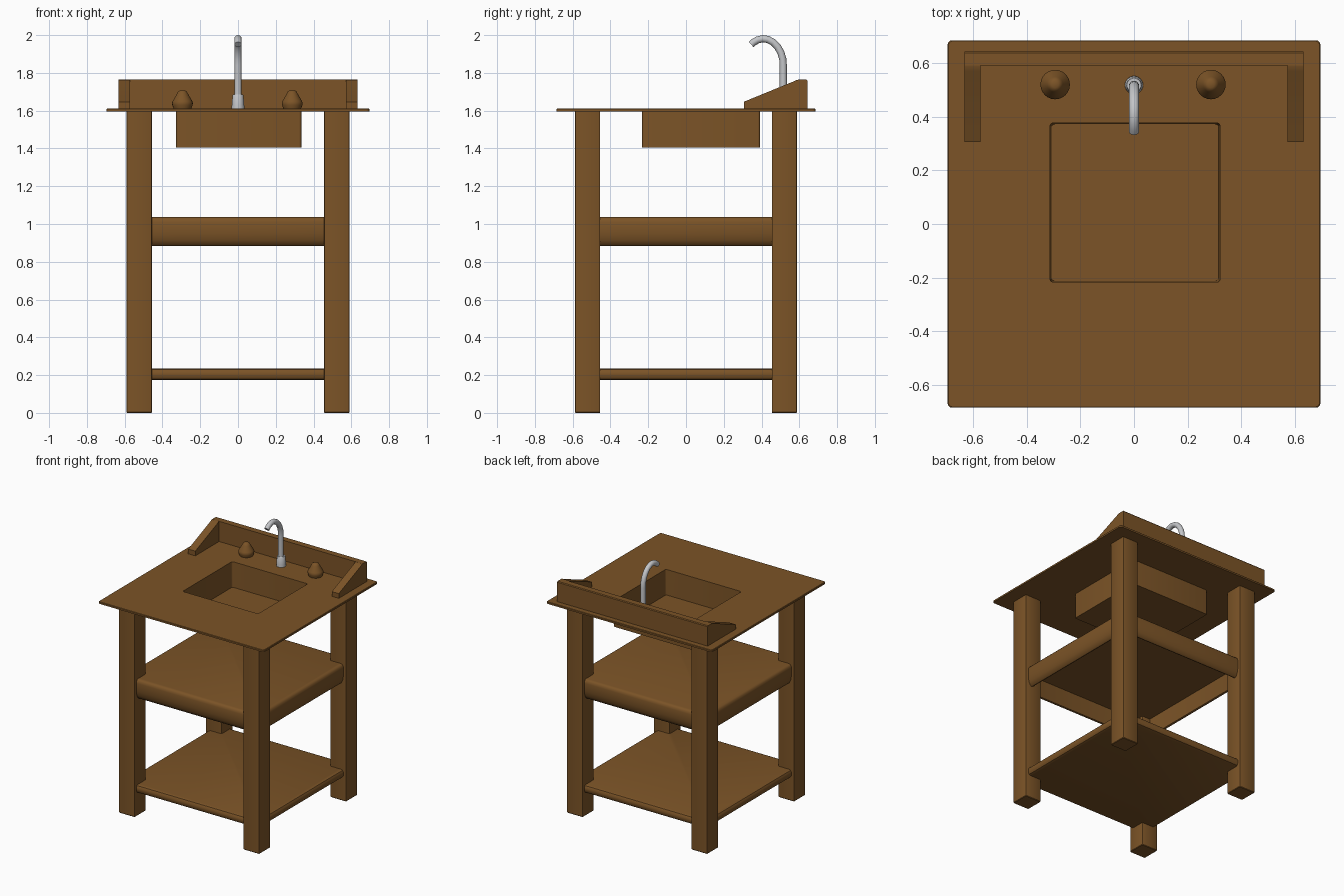
import bpy, bmesh, math
from mathutils import Vector

if "Cube" in bpy.data.objects:
    bpy.data.objects.remove(bpy.data.objects["Cube"])


def material(name, rgb):
    m = bpy.data.materials.new(name)
    m.diffuse_color = (*rgb, 1)
    m.use_nodes = True
    m.node_tree.nodes["Principled BSDF"].inputs["Base Color"].default_value = m.diffuse_color
    return m


WOOD = material("brown_wood", (0.2, 0.088, 0.02))
STEEL = material("grey_steel", (0.55, 0.56, 0.58))


def finish(name, bm, mat, angle=35):
    bmesh.ops.recalc_face_normals(bm, faces=bm.faces)
    me = bpy.data.meshes.new(name)
    bm.to_mesh(me)
    bm.free()
    ob = bpy.data.objects.new(name, me)
    bpy.context.collection.objects.link(ob)
    me.materials.append(mat)
    bpy.ops.object.select_all(action='DESELECT')
    ob.select_set(True)
    bpy.context.view_layer.objects.active = ob
    bpy.ops.object.shade_smooth_by_angle(angle=math.radians(angle))
    return ob


def loft(name, loops, mat, angle=35):
    """Skin equal-length point loops and cap both ends."""
    bm = bmesh.new()
    rings = [[bm.verts.new(p) for p in lp] for lp in loops]
    n = len(rings[0])
    for a, b in zip(rings, rings[1:]):
        for i in range(n):
            j = (i + 1) % n
            bm.faces.new((a[i], a[j], b[j], b[i]))
    bm.faces.new(rings[0])
    bm.faces.new(rings[-1])
    return finish(name, bm, mat, angle)


def rrect(cx, cy, hx, hy, r, z, seg=4):
    """Rounded rectangle in plan."""
    pts = []
    for k, (sx, sy) in enumerate(((1, 1), (-1, 1), (-1, -1), (1, -1))):
        for i in range(seg + 1):
            a = (k + i / seg) * math.pi / 2
            pts.append((cx + sx * (hx - r) + r * math.cos(a),
                        cy + sy * (hy - r) + r * math.sin(a), z))
    return pts


def circle(cx, cy, r, z, n=24):
    return [(cx + r * math.cos(2 * math.pi * i / n),
             cy + r * math.sin(2 * math.pi * i / n), z) for i in range(n)]


# Counter top with its hollow basin, one continuous skin
cx, cy = 0.004, 0.08
loft("counter_and_basin", [
    rrect(cx, cy, 0.312, 0.292, 0.012, 1.42),
    rrect(cx, cy, 0.317, 0.297, 0.012, 1.611),
    rrect(0, 0, 0.692, 0.682, 0.016, 1.611),
    rrect(0, 0, 0.695, 0.685, 0.016, 1.608),
    rrect(0, 0, 0.695, 0.685, 0.016, 1.596),
    rrect(cx, cy, 0.331, 0.312, 0.012, 1.596),
    rrect(cx, cy, 0.331, 0.312, 0.012, 1.405),
], WOOD)

# Four square legs
for sx, side in ((-1, "left"), (1, "right")):
    for sy, end in ((-1, "front"), (1, "back")):
        x, y = sx * 0.523, sy * 0.521
        loft(f"{end}_{side}_leg", [
            rrect(x, y, 0.064, 0.064, 0.005, 0, 2),
            rrect(x, y, 0.067, 0.067, 0.007, 0.004, 2),
            rrect(x, y, 0.067, 0.067, 0.007, 1.598, 2)], WOOD)

# Middle shelf: rounded rim, hollow underneath
S = 0.568


def shelf_loops(profile):
    return [rrect(0, 0, S - d, S - d, 0.02, z) for d, z in profile]


loft("middle_shelf", shelf_loops([
    (0.045, 1.02), (0.04, 0.888), (0.03, 0.884), (0.018, 0.892), (0.007, 0.915),
    (0, 0.95), (0, 1.01), (0.004, 1.025), (0.011, 1.033), (0.022, 1.037)]), WOOD)

# Lower shelf: solid board with rounded edge
loft("lower_shelf", shelf_loops([
    (0.02, 0.175), (0.008, 0.18), (0.001, 0.192), (0, 0.205),
    (0.001, 0.218), (0.008, 0.23), (0.02, 0.235)]), WOOD)

# Backsplash: back board and two sloped wings
loft("backsplash", [[(x, 0.592, 1.608), (x, 0.643, 1.608), (x, 0.643, 1.758),
                     (x, 0.638, 1.764), (x, 0.592, 1.764)] for x in (-0.632, 0.632)], WOOD)
for s, side in ((-1, "left"), (1, "right")):
    loft(f"{side}_splash_wing", [
        [(s * x, 0.306, 1.608), (s * x, 0.6, 1.608), (s * x, 0.6, 1.764),
         (s * x, 0.585, 1.763), (s * x, 0.57, 1.755), (s * x, 0.306, 1.647)]
        for x in (0.573, 0.632)], WOOD)

# Tap knobs
for x, side in ((-0.294, "left"), (0.287, "right")):
    loft(f"{side}_knob", [circle(x, 0.52, r, z) for r, z in (
        (0.046, 1.608), (0.054, 1.63), (0.055, 1.643), (0.051, 1.652),
        (0.029, 1.69), (0.023, 1.702), (0.012, 1.708))], WOOD, 50)

# Faucet collar
loft("faucet_collar", [circle(0, 0.518, r, z) for r, z in (
    (0.034, 1.608), (0.033, 1.63), (0.029, 1.68), (0.026, 1.685))], STEEL)

# Curved spout swept along a path in the yz plane
path = [(0.515, 1.67), (0.515, 1.84), (0.512, 1.875), (0.502, 1.908), (0.485, 1.938),
        (0.462, 1.962), (0.433, 1.977), (0.405, 1.981), (0.378, 1.974), (0.358, 1.962),
        (0.345, 1.95)]
rings = []
for i, (y, z) in enumerate(path):
    a, b = path[max(i - 1, 0)], path[min(i + 1, len(path) - 1)]
    t = Vector((0, b[0] - a[0], b[1] - a[1])).normalized()
    side = t.cross(Vector((1, 0, 0)))
    rings.append([Vector((0, y, z)) + 0.019 * (Vector((math.cos(q), 0, 0)) + side * math.sin(q))
                  for q in (2 * math.pi * k / 16 for k in range(16))])
loft("faucet_spout", rings, STEEL, 50)
